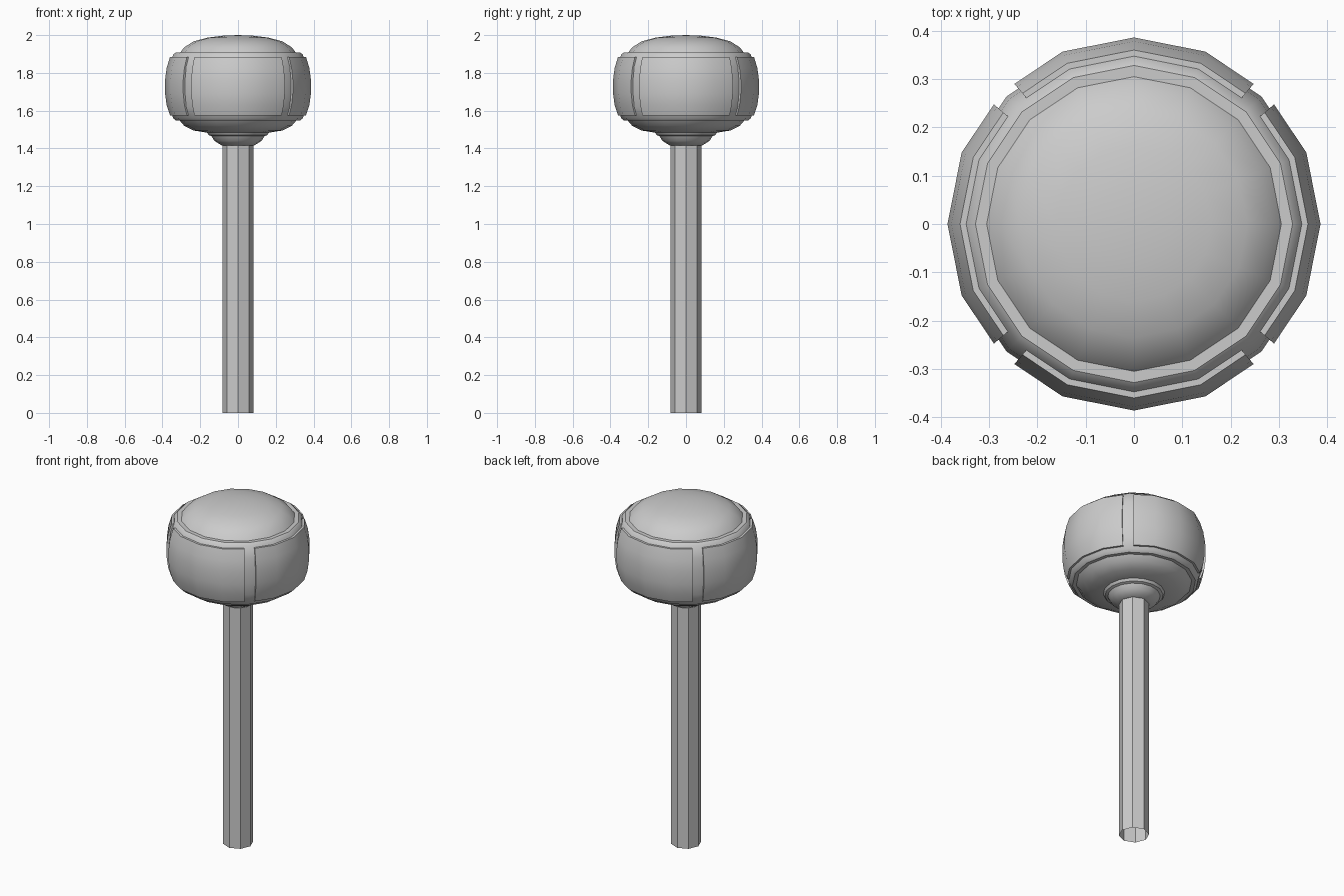
import bpy, bmesh, math

cube = bpy.data.objects.get("Cube")
if cube:
    bpy.data.objects.remove(cube, do_unlink=True)

grey = bpy.data.materials.new("plain_grey")
grey.use_nodes = True
GREY = (0.6, 0.6, 0.6, 1)
grey.diffuse_color = GREY
grey.node_tree.nodes["Principled BSDF"].inputs["Base Color"].default_value = GREY

SEG = math.tau / 16


def facet(angle):
    """Radius scale that keeps a point on the sixteen-sided outline."""
    return math.cos(SEG / 2) / math.cos(angle % SEG - SEG / 2)


def lathe(name, profile, angles, full=True, outline=facet):
    """Turn (radius, z) points through the angles; a partial turn is a closed solid."""
    bm = bmesh.new()
    rings = []
    for a in angles:
        s = outline(a)
        rings.append([bm.verts.new((r * s * math.cos(a), r * s * math.sin(a), z))
                      for r, z in profile])
    n, m = len(angles), len(profile)
    for i in range(n if full else n - 1):
        a, b = rings[i], rings[(i + 1) % n]
        for j in range(m - 1 if full else m):
            k = (j + 1) % m
            bm.faces.new((a[j], b[j], b[k], a[k]))
    if not full:
        bm.faces.new(rings[0])
        bm.faces.new(rings[-1][::-1])
    bmesh.ops.remove_doubles(bm, verts=bm.verts, dist=0.0001)
    bmesh.ops.recalc_face_normals(bm, faces=bm.faces)
    mesh = bpy.data.meshes.new(name)
    bm.to_mesh(mesh)
    bm.free()
    mesh.materials.append(grey)
    obj = bpy.data.objects.new(name, mesh)
    bpy.context.collection.objects.link(obj)
    bpy.ops.object.select_all(action='DESELECT')
    obj.select_set(True)
    bpy.context.view_layer.objects.active = obj
    bpy.ops.object.shade_smooth_by_angle(angle=math.radians(35))
    return obj


def circle(n):
    return [math.tau * i / n for i in range(n)]


# Hollow pole, open at the foot
lathe("pole", [(0.081, 0), (0.081, 1.43)], circle(8), outline=lambda a: 1)

# Stepped collar under the head
lathe("collar", [(0.07, 1.415), (0.085, 1.415), (0.125, 1.44), (0.14, 1.465),
                 (0.155, 1.47), (0.168, 1.49), (0.15, 1.5)], circle(16))

# Lower bowl, core and top dome of the head
lathe("lower_bowl", [(0, 1.475), (0.16, 1.483), (0.235, 1.495), (0.285, 1.52),
                     (0.308, 1.547)], circle(16))
lathe("head_core", [(0.3, 1.547), (0.328, 1.547), (0.343, 1.56), (0.365, 1.62),
                    (0.373, 1.69), (0.373, 1.765), (0.365, 1.835), (0.343, 1.897),
                    (0.328, 1.909), (0.3, 1.909)], circle(16))
lathe("top_dome", [(0.308, 1.905), (0.285, 1.935), (0.235, 1.967), (0.16, 1.987),
                   (0.08, 1.997), (0, 2.0)], circle(16))

# Four curved panels around the head
panel = [(0.34, 1.575), (0.36, 1.575), (0.378, 1.63), (0.386, 1.69), (0.386, 1.765),
         (0.378, 1.825), (0.36, 1.885), (0.34, 1.885)]
for i, side in enumerate(("left", "back", "right", "front")):
    middle = i * math.pi / 2
    spread = [math.radians(d) for d in (-40.5, -22.5, 0, 22.5, 40.5)]
    lathe(side + "_panel", panel, [middle + d for d in spread], full=False)
